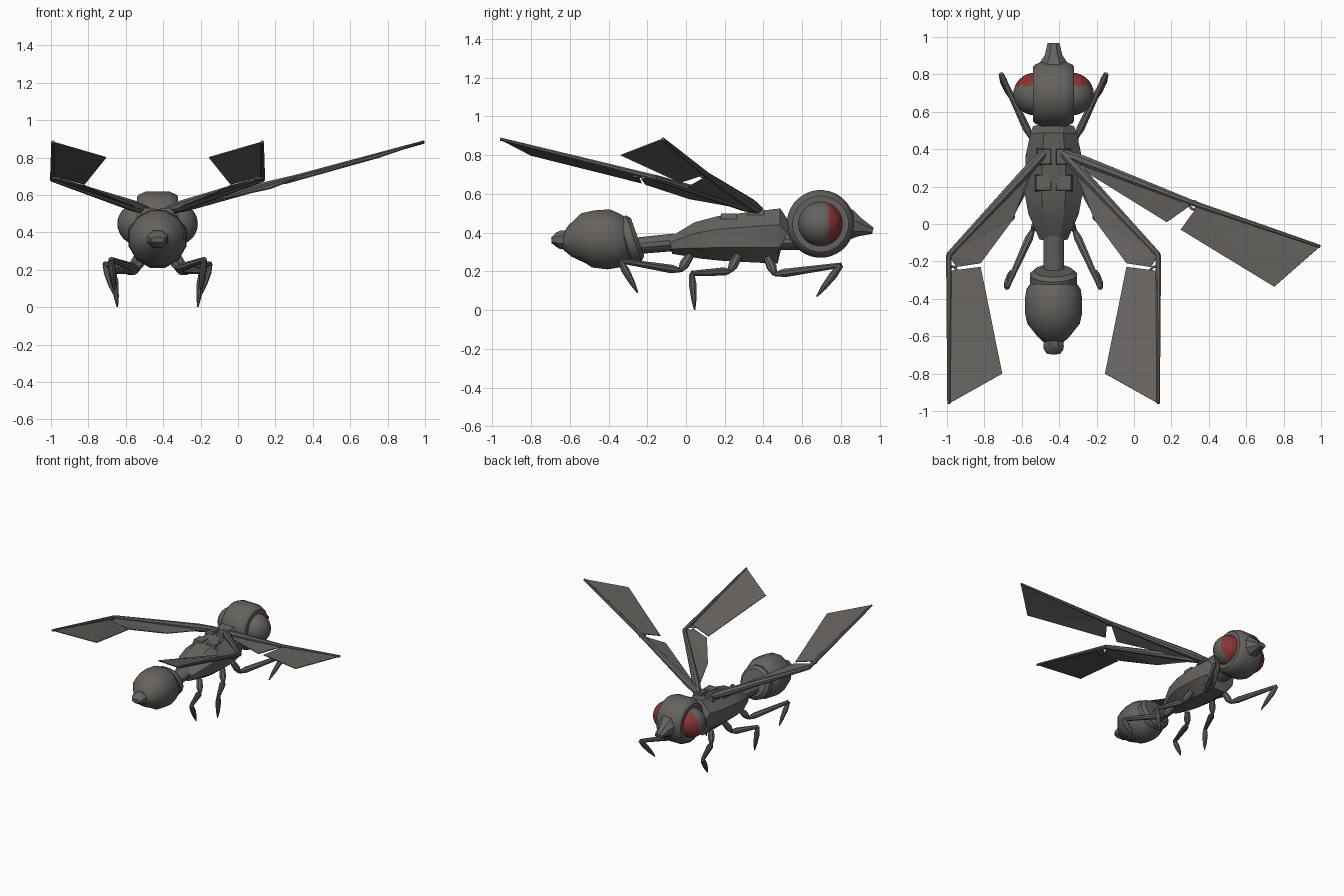
import bpy, bmesh, math
from mathutils import Vector

if "Cube" in bpy.data.objects:
    bpy.data.objects.remove(bpy.data.objects["Cube"])

CX = -0.43  # body centre line


def material(name, col):
    m = bpy.data.materials.new(name)
    m.diffuse_color = (*col, 1)
    m.use_nodes = True
    m.node_tree.nodes["Principled BSDF"].inputs["Base Color"].default_value = m.diffuse_color
    return m


GREY = material("dark grey", (0.13, 0.121, 0.112))
RED = material("dark red", (0.25, 0.035, 0.035))


def finish(name, bm, angle=35, mats=(GREY,)):
    bmesh.ops.recalc_face_normals(bm, faces=bm.faces)
    me = bpy.data.meshes.new(name)
    bm.to_mesh(me)
    bm.free()
    for m in mats:
        me.materials.append(m)
    ob = bpy.data.objects.new(name, me)
    bpy.context.collection.objects.link(ob)
    bpy.ops.object.select_all(action='DESELECT')
    ob.select_set(True)
    bpy.context.view_layer.objects.active = ob
    if angle:
        bpy.ops.object.shade_smooth_by_angle(angle=math.radians(angle))
    return ob


def tube(name, pts, radii, n=8, phase=0.5, angle=35):
    """Loft of rings along a path; a radius is a number or (side, up)."""
    bm = bmesh.new()
    pts = [Vector(p) for p in pts]
    rings = []
    for i, p in enumerate(pts):
        t = (pts[min(i + 1, len(pts) - 1)] - pts[max(i - 1, 0)]).normalized()
        ref = Vector((0, 0, 1)) if abs(t.z) < 0.95 else Vector((0, 1, 0))
        side = t.cross(ref).normalized()
        up = side.cross(t)
        r = radii[i] if isinstance(radii[i], tuple) else (radii[i],) * 2
        rings.append([bm.verts.new(p + side * r[0] * math.cos(a) + up * r[1] * math.sin(a))
                      for a in [2 * math.pi * (k + phase) / n for k in range(n)]])
    for a, b in zip(rings, rings[1:]):
        for k in range(n):
            bm.faces.new((a[k], a[(k + 1) % n], b[(k + 1) % n], b[k]))
    bm.faces.new(rings[0])
    bm.faces.new(rings[-1])
    return finish(name, bm, angle)


def plate(name, pts, thick=0.006):
    bm = bmesh.new()
    bm.faces.new([bm.verts.new(p) for p in pts])
    bmesh.ops.triangulate(bm, faces=bm.faces)
    ob = finish(name, bm, 0)
    mod = ob.modifiers.new("thickness", 'SOLIDIFY')
    mod.thickness = thick
    mod.offset = 0


def box(name, centre, size):
    bm = bmesh.new()
    bmesh.ops.create_cube(bm, size=1)
    for v in bm.verts:
        k = 0.85 if v.co.z > 0 else 1
        v.co = Vector((v.co.x * size[0] * k, v.co.y * size[1] * k, v.co.z * size[2])) + Vector(centre)
    finish(name, bm, 0)


def body(name, rows, n, **kw):
    """rows: (y, z bottom, z top, half width)"""
    k = 1 / math.cos(math.pi / n)
    tube(name, [(CX, y, (a + b) / 2) for y, a, b, w in rows],
         [(w * k, (b - a) / 2 * k) for y, a, b, w in rows], n, **kw)


# body segments
body("thorax", [(-.08, .29, .375, .075), (.06, .265, .455, .135), (.17, .255, .485, .155),
                (.36, .245, .51, .15), (.48, .24, .525, .125), (.51, .29, .45, .11)], 8, angle=30)
body("neck", [(.48, .31, .40, .06), (.58, .31, .40, .06)], 12)
body("waist", [(-.30, .285, .37, .055), (-.06, .305, .395, .055)], 12)
tube("waist_collar", [(CX, -.325, .352), (CX, -.31, .357), (CX, -.27, .37), (CX, -.25, .377)],
     [.105, .128, .128, .105], 16)
body("abdomen", [(-.305, .25, .49, .11), (-.35, .22, .505, .145), (-.40, .21, .52, .153),
                 (-.48, .22, .515, .152), (-.53, .24, .50, .14), (-.60, .275, .435, .085),
                 (-.635, .315, .40, .05)], 12)
body("tail_tip", [(-.625, .315, .41, .05), (-.65, .315, .41, .055), (-.67, .325, .40, .052),
                  (-.695, .345, .375, .035)], 8)

# head with snout and eyes
tube("head", [(CX + x, .695, .445) for x in (-.11, -.10, -.06, .06, .10, .11)],
     [.145, .158, .175, .175, .158, .145], 32)
tube("snout", [(CX, .80, .44), (CX, .85, .44), (CX, .90, .425), (CX, .965, .41)],
     [.10, .085, .05, (.035, .018)], 8)
for s, side in ((-1, "left"), (1, "right")):
    bm = bmesh.new()
    bmesh.ops.create_uvsphere(bm, u_segments=32, v_segments=20, radius=1)
    for v in bm.verts:
        v.co = Vector((CX + s * .095 + v.co.x * .12, .695 + v.co.y * .115, .445 + v.co.z * .115))
    for f in bm.faces:
        f.material_index = int(f.calc_center_median().y > .738)
    finish(side + "_eye", bm, 40, (GREY, RED))

# back plates and wing mounts
for s, side in ((-1, "left"), (1, "right")):
    box(side + "_wing_mount", (CX + s * .05, .36, .51), (.08, .09, .04))
    box(side + "_back_plate", (CX + s * .055, .22, .485), (.09, .09, .03))

# legs: hip, hip end, knee, foot as offsets from the centre line
LEGS = {
    "front": [(.09, .42, .27), (.12, .46, .185), (.28, .80, .232), (.235, .675, .07)],
    "middle": [(.10, .27, .28), (.14, .225, .20), (.235, .03, .19), (.215, .045, 0)],
    "rear": [(.07, .02, .28), (.11, -.03, .205), (.25, -.34, .255), (.23, -.25, .09)],
}
for s, side in ((-1, "left"), (1, "right")):
    for leg, pts in LEGS.items():
        a, b, c, d = [Vector((CX + s * x, y, z)) for x, y, z in pts]
        nm = side + "_" + leg + "_leg_"
        tube(nm + "hip", [a, a.lerp(b, .6), b], [.022, .026, .013])
        tube(nm + "thigh", [b, b.lerp(c, .15), c], [.012, .023, .014])
        tube(nm + "shin", [c, c.lerp(d, .3), c.lerp(d, .7), d], [.014, .021, .015, .004])


# wings: root, elbow, tip, then inner and outer membrane edges
def wing(name, root, elbow, tip, inner, outer, ring, flip=False):
    def m(p):
        return (2 * CX - p[0], p[1], p[2]) if flip else p
    mid = tuple(Vector(root).lerp(Vector(elbow), .15))
    tube(name + "_inner_spar", [m(root), m(mid), m(elbow)], [.022, .03, .016])
    tube(name + "_outer_spar", [m(elbow), m(tip)], [.016, .009])
    plate(name + "_inner_membrane", [m(p) for p in [mid] + inner + [elbow]])
    plate(name + "_outer_membrane", [m(p) for p in outer + [tip]])
    bpy.ops.mesh.primitive_torus_add(location=m(ring), major_radius=.021, minor_radius=.007,
                                     major_segments=20, minor_segments=8)
    ob = bpy.context.object
    ob.name = name + "_joint_ring"
    ob.data.materials.append(GREY)
    bpy.ops.object.shade_smooth_by_angle(angle=math.radians(60))


for side in ("right", "left"):
    wing(side + "_folded_wing", (CX + .05, .38, .515), (.13, -.165, .685), (.13, -.96, .883),
         [(-.30, .24, .535), (-.21, .02, .575), (-.04, -.21, .65), (.09, -.23, .678)],
         [(.12, -.25, .70), (-.04, -.23, .657), (-.155, -.80, .80)],
         (.11, -.25, .69), side == "left")
wing("spread_wing", (CX + .05, .38, .515), (.32, .11, .695), (.995, -.12, .883),
     [(-.26, .28, .54), (.176, .01, .635), (.275, .08, .675)],
     [(.34, .095, .70), (.25, -.03, .66), (.75, -.335, .80)], (.32, .10, .69))
